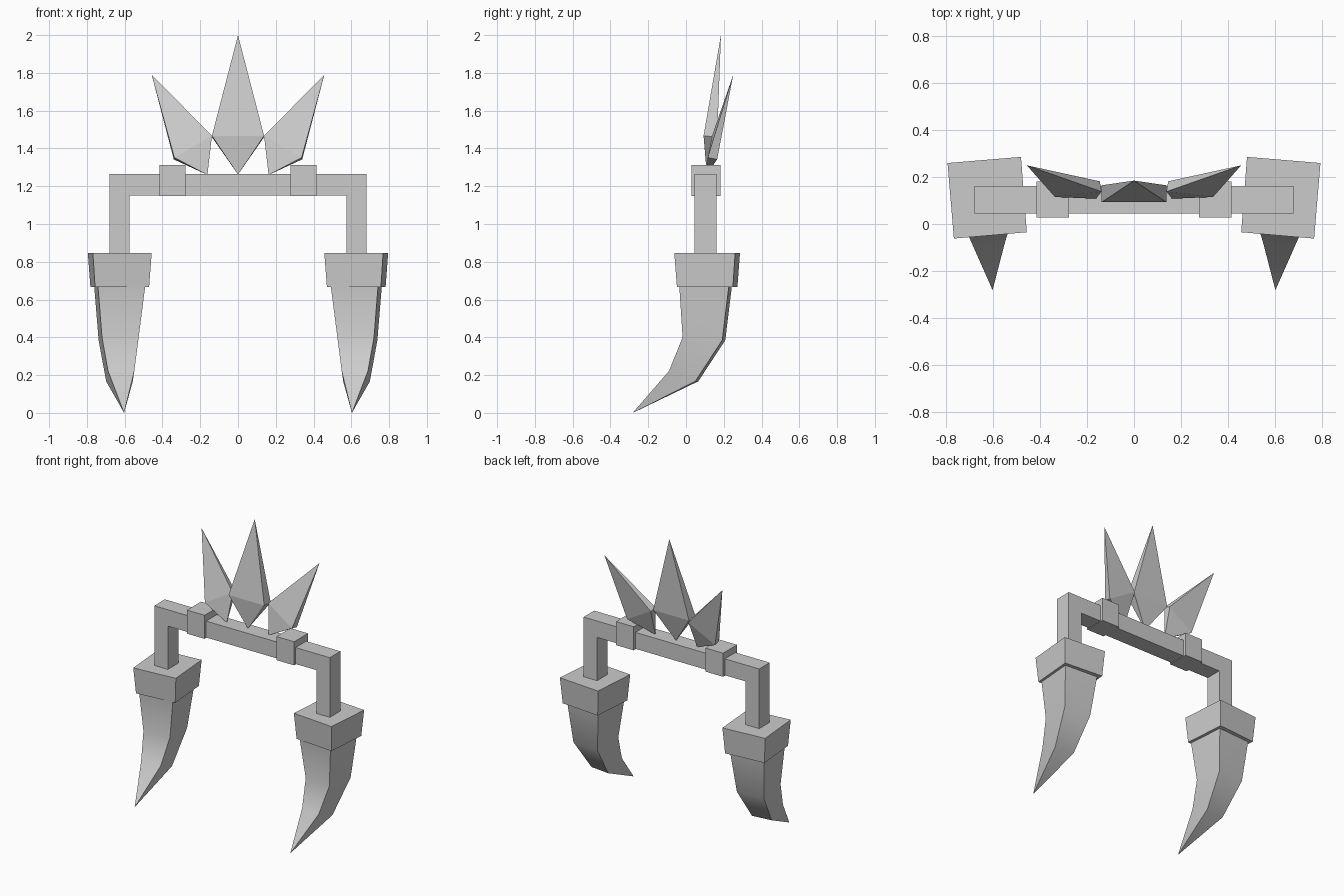
import bpy
import math

if "Cube" in bpy.data.objects:
    bpy.data.objects.remove(bpy.data.objects["Cube"], do_unlink=True)

grey = bpy.data.materials.new("plain_grey")
grey.use_nodes = True
colour = (0.6, 0.6, 0.6, 1)
grey.diffuse_color = colour
grey.node_tree.nodes["Principled BSDF"].inputs["Base Color"].default_value = colour


def loft(name, rings, smooth=False):
    """Skin four-sided rings; a ring of one point closes to a tip."""
    verts, faces, starts = [], [], []
    for ring in rings:
        starts.append(len(verts))
        verts += ring
    for k in range(len(rings) - 1):
        for i in range(4):
            j = (i + 1) % 4
            quad = []
            for start, ring, order in ((starts[k], rings[k], (i, j)),
                                       (starts[k + 1], rings[k + 1], (j, i))):
                quad += [start] if len(ring) == 1 else [start + n for n in order]
            faces.append(quad)
    for start, ring in ((starts[0], rings[0]), (starts[-1], rings[-1])):
        if len(ring) == 4:
            faces.append([start + n for n in range(4)])
    mesh = bpy.data.meshes.new(name)
    mesh.from_pydata(verts, [], faces)
    mesh.materials.append(grey)
    obj = bpy.data.objects.new(name, mesh)
    bpy.context.collection.objects.link(obj)
    bpy.ops.object.select_all(action="DESELECT")
    obj.select_set(True)
    bpy.context.view_layer.objects.active = obj
    bpy.ops.object.mode_set(mode="EDIT")
    bpy.ops.mesh.select_all(action="SELECT")
    bpy.ops.mesh.normals_make_consistent(inside=False)
    bpy.ops.object.mode_set(mode="OBJECT")
    if smooth:
        bpy.ops.object.shade_smooth_by_angle(angle=math.radians(42))
    return obj


def pair(name, rings, smooth=False):
    """Build the left part and its mirror image on the right."""
    loft("left_" + name, rings, smooth)
    flipped = [[(-x, y, z) for x, y, z in ring] for ring in rings]
    loft("right_" + name, flipped, smooth)


def box(x0, x1, y0, y1, z0, z1):
    return [[(x0, y0, z), (x1, y0, z), (x1, y1, z), (x0, y1, z)] for z in (z0, z1)]


# Square arch: one mitred bar swept over both posts
def arch_ring(x_out, x_in, z_out, z_in):
    return [(x_out, 0.045, z_out), (x_in, 0.045, z_in),
            (x_in, 0.162, z_in), (x_out, 0.162, z_out)]


loft("arch", [arch_ring(-0.68, -0.575, 0.8, 0.8), arch_ring(-0.68, -0.575, 1.265, 1.15),
              arch_ring(0.68, 0.575, 1.265, 1.15), arch_ring(0.68, 0.575, 0.8, 0.8)])

# Clamps on the crossbar
pair("clamp", box(0.278, 0.415, 0.028, 0.182, 1.147, 1.312))

# Turned, tapering sockets at the feet of the posts
top = [(0.457, -0.035), (0.768, -0.062), (0.795, 0.26), (0.482, 0.286)]
cx, cy = 0.626, 0.112


def socket_ring(scale, z):
    return [(cx + (x - cx) * scale, cy + (y - cy) * scale, z) for x, y in top]


pair("socket", [socket_ring(0.92, 0.667), socket_ring(1, 0.847)])


# Curved claws: front edge and back edge of each section, then the tip
def claw_ring(front, back):
    (fx0, fx1, fy, fz), (bx0, bx1, by, bz) = front, back
    skew = 0.008
    return [(fx0, fy + skew, fz), (fx1, fy - skew, fz),
            (bx1, by - skew, bz), (bx0, by + skew, bz)]


pair("claw", [
    claw_ring((0.49, 0.742, -0.028, 0.68), (0.51, 0.762, 0.236, 0.68)),
    claw_ring((0.526, 0.72, -0.01, 0.4), (0.54, 0.738, 0.2, 0.385)),
    claw_ring((0.549, 0.688, -0.082, 0.222), (0.557, 0.698, 0.057, 0.167)),
    [(0.603, -0.282, 0)],
], smooth=True)

# Crown of three faceted spikes
loft("centre_spike", [
    [(0, 0.11, 1.262)],
    [(-0.138, 0.093, 1.467), (0.138, 0.093, 1.467),
     (0.138, 0.165, 1.46), (-0.138, 0.165, 1.46)],
    [(0, 0.185, 2)],
])
pair("side_spike", [
    [(0.162, 0.108, 1.26)],
    [(0.138, 0.138, 1.467), (0.337, 0.115, 1.352),
     (0.34, 0.165, 1.342), (0.146, 0.182, 1.455)],
    [(0.457, 0.25, 1.79)],
])
